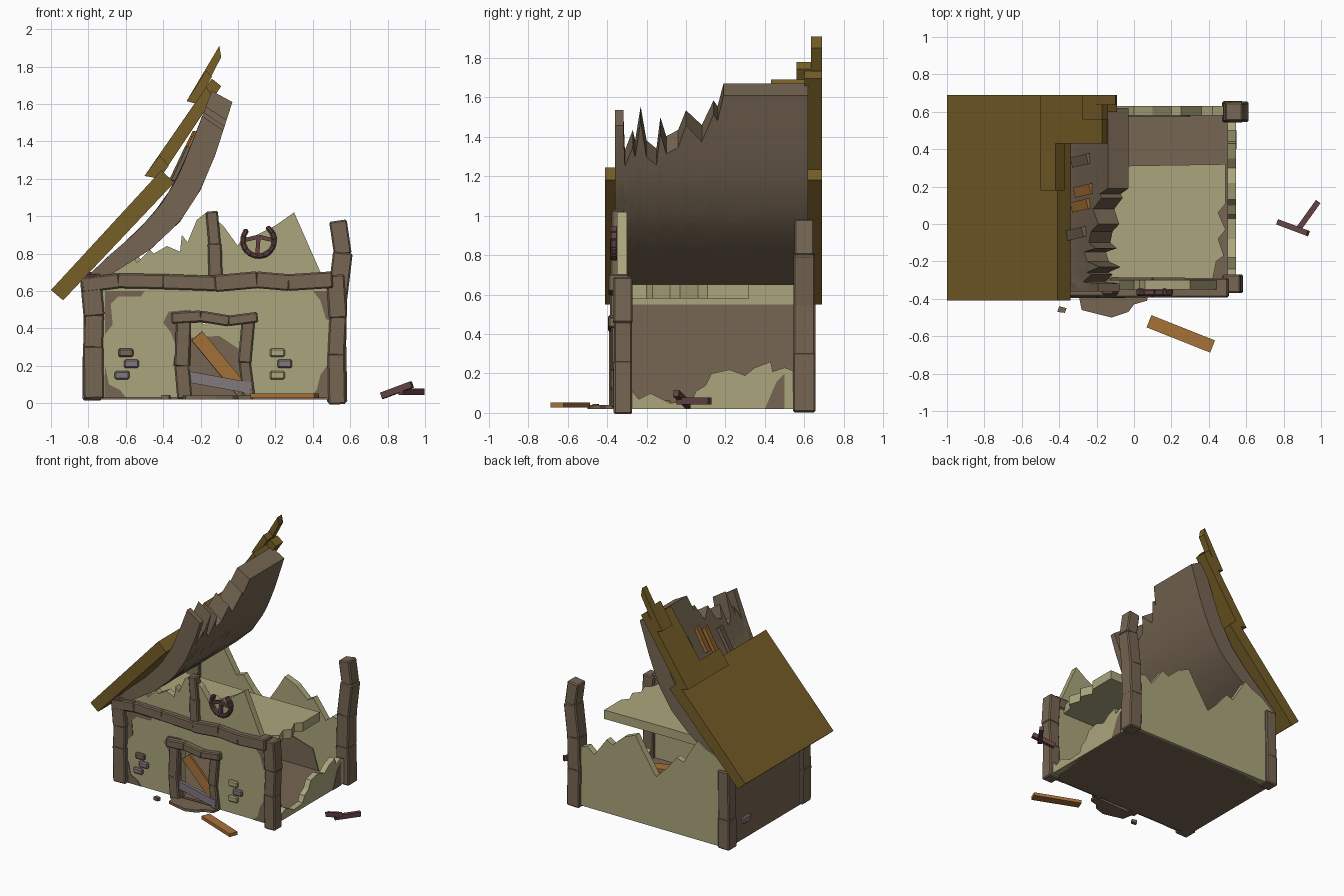
import bpy, bmesh, math, random
from mathutils import Vector, Matrix

if "Cube" in bpy.data.objects:
    bpy.data.objects.remove(bpy.data.objects["Cube"])
random.seed(4)

def material(name, r, g, b):
    m = bpy.data.materials.new(name)
    m.diffuse_color = (r, g, b, 1)
    m.use_nodes = True
    m.node_tree.nodes["Principled BSDF"].inputs["Base Color"].default_value = m.diffuse_color
    return m

PLASTER = material("plaster", .41, .38, .205)
BROWN = material("weathered_brown", .18, .132, .085)
THATCH = material("ochre_roof", .18, .112, .02)
MAUVE = material("dark_red_wood", .125, .055, .058)
ORANGE = material("fresh_plank", .38, .17, .04)
GREY = material("grey_stone", .22, .19, .205)

def finish(name, bm, mat, smooth=False):
    bmesh.ops.recalc_face_normals(bm, faces=bm.faces[:])
    me = bpy.data.meshes.new(name)
    bm.to_mesh(me)
    bm.free()
    me.materials.append(mat)
    if smooth:
        me.shade_smooth()
        me.set_sharp_from_angle(angle=math.radians(30))
    ob = bpy.data.objects.new(name, me)
    bpy.context.collection.objects.link(ob)
    return ob

def prism(name, pts, axis, lo, hi, mat):
    """Extrude a 2D outline along one axis."""
    put = {'x': lambda u, v, t: (t, u, v), 'y': lambda u, v, t: (u, t, v),
           'z': lambda u, v, t: (u, v, t)}[axis]
    bm = bmesh.new()
    a = [bm.verts.new(put(u, v, lo)) for u, v in pts]
    b = [bm.verts.new(put(u, v, hi)) for u, v in pts]
    bm.faces.new(a)
    bm.faces.new(b[::-1])
    n = len(pts)
    for i in range(n):
        bm.faces.new((a[i], b[i], b[(i + 1) % n], a[(i + 1) % n]))
    return finish(name, bm, mat)

def rect(u0, u1, v0, v1):
    return [(u0, v0), (u1, v0), (u1, v1), (u0, v1)]

def chain(name, pts, w, h, mat, jitter=0.0):
    """Row of slightly uneven box timbers following a path."""
    bm = bmesh.new()
    for p, q in zip(pts, pts[1:]):
        p, q = Vector(p), Vector(q)
        d = q - p
        k = 1 + random.uniform(-jitter, jitter)
        rot = d.to_track_quat('X', 'Z').to_matrix().to_4x4()
        m = Matrix.Translation((p + q) / 2) @ rot @ Matrix.Diagonal(
            (d.length + (.012 if jitter else 0), w * k, h * k, 1))
        bmesh.ops.create_cube(bm, size=1, matrix=m)
    if jitter:
        bmesh.ops.bevel(bm, geom=bm.edges[:], offset=.008, segments=1, affect='EDGES')
    return finish(name, bm, mat)

# Floor and walls
prism("ground_floor", rect(-.78, .54, -.33, .61), 'z', .02, .04, BROWN)
prism("front_wall", [(-.8, .03), (-.25, .03), (-.25, .43), (.02, .43), (.02, .03), (.52, .03),
      (.52, .66), (.45, .68), (.3, 1.02), (.2, .95), (.06, .88), (.03, .9), (0, .84), (-.08, .95),
      (-.17, 1.02), (-.22, .98), (-.27, .86), (-.3, .9), (-.31, .81), (-.38, .84), (-.45, .8),
      (-.47, .82), (-.54, .75), (-.56, .79), (-.66, .71), (-.8, .64)], 'y', -.35, -.3, PLASTER)
prism("back_wall", [(-.8, .02), (.53, .02), (.53, .46), (.42, .5), (.36, .45), (.25, .6), (.2, .57),
      (.1, .66), (0, .7), (-.06, .6), (-.18, .42), (-.28, .52), (-.36, .62), (-.42, .6),
      (-.54, .8), (-.6, .76), (-.7, .72), (-.8, .64)], 'y', .58, .63, PLASTER)
prism("back_wall_inner_stain", [(-.74, .04), (.3, .04), (.25, .2), (.05, .26), (-.1, .36),
      (-.4, .34), (-.74, .45)], 'y', .574, .581, BROWN)
prism("left_wall", rect(-.33, .6, .02, .64), 'x', -.8, -.74, BROWN)
prism("left_wall_inner_band", rect(-.28, .56, .55, .65), 'x', -.745, -.735, PLASTER)
prism("right_wall", [(-.3, .02), (.58, .02), (.58, .2), (.5, .23), (.44, .21), (.43, .26), (.35, .23),
      (.3, .19), (.22, .22), (.13, .2), (.1, .14), (.05, .11), (.03, .06), (-.08, .05), (-.18, .1),
      (-.24, .07), (-.28, .12)], 'x', .5, .545, PLASTER)
prism("attic_floor", [(-.74, -.3), (.42, -.3), (.44, -.2), (.48, -.17), (.45, -.08), (.49, -.03),
      (.45, .06), (.49, .11), (.49, .32), (-.1, .31), (-.74, .32)], 'z', .58, .65, PLASTER)

# Bare patches where plaster has worn off
patches = [
    [(-.71, .6), (-.5, .6), (-.52, .57), (-.64, .57), (-.68, .53), (-.67, .42), (-.71, .37)],
    [(-.71, .03), (-.6, .03), (-.63, .07), (-.69, .1), (-.71, .2)],
    [(-.25, .5), (-.37, .49), (-.4, .43), (-.36, .38), (-.33, .3), (-.35, .2), (-.25, .2)],
    [(.49, .03), (.38, .03), (.42, .07), (.44, .15), (.49, .22)],
    [(.49, .6), (.4, .6), (.44, .55), (.47, .45), (.49, .44)]]
for i, p in enumerate(patches):
    prism(f"bare_patch_{i}", p, 'y', -.354, -.349, BROWN)
prism("right_wall_patch", [(.4, .02), (.5, .02), (.5, .2), (.46, .16)], 'x', .544, .549, BROWN)

# Corner posts and wall beams
chain("front_left_post", [(-.77, -.33, .03), (-.775, -.33, .3), (-.77, -.33, .47), (-.79, -.33, .68)],
      .115, .115, BROWN, .1)
chain("front_right_post", [(.53, -.32, 0), (.525, -.32, .26), (.535, -.32, .46), (.52, -.32, .68)],
      .1, .1, BROWN, .1)
chain("back_right_post", [(.53, .6, 0.01), (.525, .6, .3), (.53, .6, .55), (.56, .6, .8), (.535, .6, .97)],
      .105, .1, BROWN, .1)
chain("back_left_post", [(-.78, .6, .02), (-.78, .6, .25), (-.775, .6, .62)], .1, .1, BROWN, .1)
chain("front_beam", [(-.83, -.34, .63), (-.64, -.34, .655), (-.4, -.34, .65), (-.12, -.34, .64),
      (.1, -.34, .66), (.27, -.34, .645), (.5, -.34, .66)], .1, .085, BROWN, .08)
chain("gable_post", [(-.12, -.345, .68), (-.125, -.345, .85), (-.14, -.345, 1.02)], .07, .07, BROWN, .1)
chain("left_eave_beam", [(-.79, -.38, .65), (-.79, -.05, .66), (-.79, .3, .655), (-.79, .6, .66)],
      .09, .08, MAUVE, .06)

# Door frame with broken boards
chain("door_left_post", [(-.285, -.35, .03), (-.3, -.35, .2), (-.29, -.35, .44)], .075, .075, BROWN, .1)
chain("door_right_post", [(.06, -.35, .03), (.035, -.35, .22), (.055, -.35, .44)], .06, .07, BROWN, .1)
chain("door_lintel", [(-.35, -.355, .455), (-.2, -.355, .465), (-.05, -.355, .44), (.1, -.355, .46)],
      .08, .06, BROWN, .1)
chain("door_board_orange", [(-.22, -.33, .36), (.02, -.3, .07)], .02, .075, ORANGE)
chain("door_board_grey", [(-.26, -.36, .14), (.07, -.37, .08)], .025, .06, GREY)
chain("inner_loose_board", [(.1, -.25, .05), (.45, -.12, .05)], .09, .025, ORANGE)

# Exposed bricks
for i, (x, z, m) in enumerate([(-.6, .27, BROWN), (-.57, .21, GREY), (-.62, .15, GREY),
                               (.21, .27, PLASTER), (.25, .21, GREY), (.21, .15, PLASTER)]):
    chain(f"brick_{i}", [(x - .034, -.355, z), (x + .034, -.355, z)], .03, .045, m, .03)
chain("side_brick", [(-.805, .36, .17), (-.805, .44, .17)], .03, .05, GREY, .03)

# Broken round window: open ring with spokes
cx, cz, wy = .11, .87, -.365
arc = [(cx + .085 * math.cos(math.radians(a)), wy, cz + .085 * math.sin(math.radians(a)))
       for a in range(140, 420, 25)]
chain("window_ring", arc, .04, .028, MAUVE, .08)
for i, a in enumerate((180, 265, 0)):
    e = math.radians(a)
    chain(f"window_spoke_{i}", [(cx, wy, cz + .02), (cx + .085 * math.cos(e), wy, cz + .085 * math.sin(e))],
          .025, .022, MAUVE)

# Curved roof deck with a splintered upper edge
inner = [(-.80, .62), (-.66, .70), (-.47, .82), (-.31, .97), (-.20, 1.14), (-.12, 1.33), (-.03, 1.61)]
outer = [(-.84, .645), (-.70, .78), (-.55, .91), (-.42, 1.05), (-.32, 1.21), (-.235, 1.42), (-.14, 1.67)]
def on_curve(c, s):
    i = min(int(s), len(c) - 2)
    return Vector(c[i]).lerp(Vector(c[i + 1]), s - i)
def param_at(z):
    s = 0
    while s < 6 and on_curve(outer, s)[1] < z:
        s += .02
    return min(s, 6)
edge = [(-.36, 1.53), (-.318, 1.53), (-.31, 1.33), (-.27, 1.43), (-.258, 1.38), (-.23, 1.55), (-.2, 1.38),
        (-.15, 1.34), (-.13, 1.5), (-.1, 1.4), (-.04, 1.43), (0, 1.53), (.08, 1.46), (.14, 1.58),
        (.16, 1.55), (.19, 1.67), (.4, 1.67), (.62, 1.67)]
bm = bmesh.new()
rings, N = [], 14
for y, z in edge:
    top = param_at(z)
    loop = [on_curve(inner, top * k / N) for k in range(N + 1)]
    loop += [on_curve(outer, top * k / N) for k in range(N, -1, -1)]
    rings.append([bm.verts.new((p[0], y, p[1])) for p in loop])
L = 2 * N + 2
for a, b in zip(rings, rings[1:]):
    for k in range(L):
        bm.faces.new((a[k], a[(k + 1) % L], b[(k + 1) % L], b[k]))
for r in (rings[0], rings[-1]):
    for k in range(N):
        bm.faces.new((r[k], r[k + 1], r[L - 2 - k], r[L - 1 - k]))
finish("roof_deck", bm, BROWN, smooth=True)

# Outer roof sheets, stepped and broken away toward the front
prism("lower_roof_sheet", [(-1, .605), (-.935, .55), (-.34, 1.18), (-.41, 1.245)], 'y', -.41, .69, THATCH)
prism("middle_roof_sheet", [(-.5, 1.215), (-.42, 1.2), (-.09, 1.695), (-.14, 1.735)], 'y', .6, .69, THATCH)
prism("middle_roof_sheet_mid", [(-.5, 1.215), (-.42, 1.2), (-.13, 1.635), (-.17, 1.69)], 'y', .43, .6, THATCH)
prism("middle_roof_sheet_low", [(-.5, 1.215), (-.42, 1.2), (-.37, 1.27), (-.42, 1.325)], 'y', .18, .43, THATCH)
prism("top_roof_sheet", [(-.275, 1.615), (-.22, 1.6), (-.09, 1.85), (-.1, 1.91)], 'y', .635, .69, THATCH)
prism("top_roof_splinter", [(-.275, 1.615), (-.22, 1.6), (-.14, 1.745), (-.17, 1.78)], 'y', .56, .635, THATCH)

# Exposed roof laths
for i, (y, a, m) in enumerate([(.09, 0, ORANGE), (.17, .03, ORANGE), (.33, 0, BROWN), (-.06, -.05, BROWN)]):
    chain(f"roof_lath_{i}", [(-.325 + a / 2, y, 1.24 + a), (-.24 + a / 2, y + .02, 1.42 + a)], .055, .025, m)

# Rubble around the house
chain("fallen_plank", [(.08, -.52, .04), (.42, -.655, .04)], .07, .025, ORANGE)
chain("red_splinter_a", [(.77, .01, .04), (.93, -.05, .1)], .03, .035, MAUVE)
chain("red_splinter_b", [(.87, -.04, .06), (.985, .12, .06)], .03, .035, MAUVE)
prism("door_step", [(-.3, -.36), (-.28, -.46), (-.12, -.5), (-.03, -.47), (0, -.43), (.07, -.41),
      (.08, -.35)], 'z', .02, .04, BROWN)
prism("pebble", [(-.41, -.47), (-.37, -.475), (-.36, -.45), (-.4, -.44)], 'z', .02, .045, BROWN)
